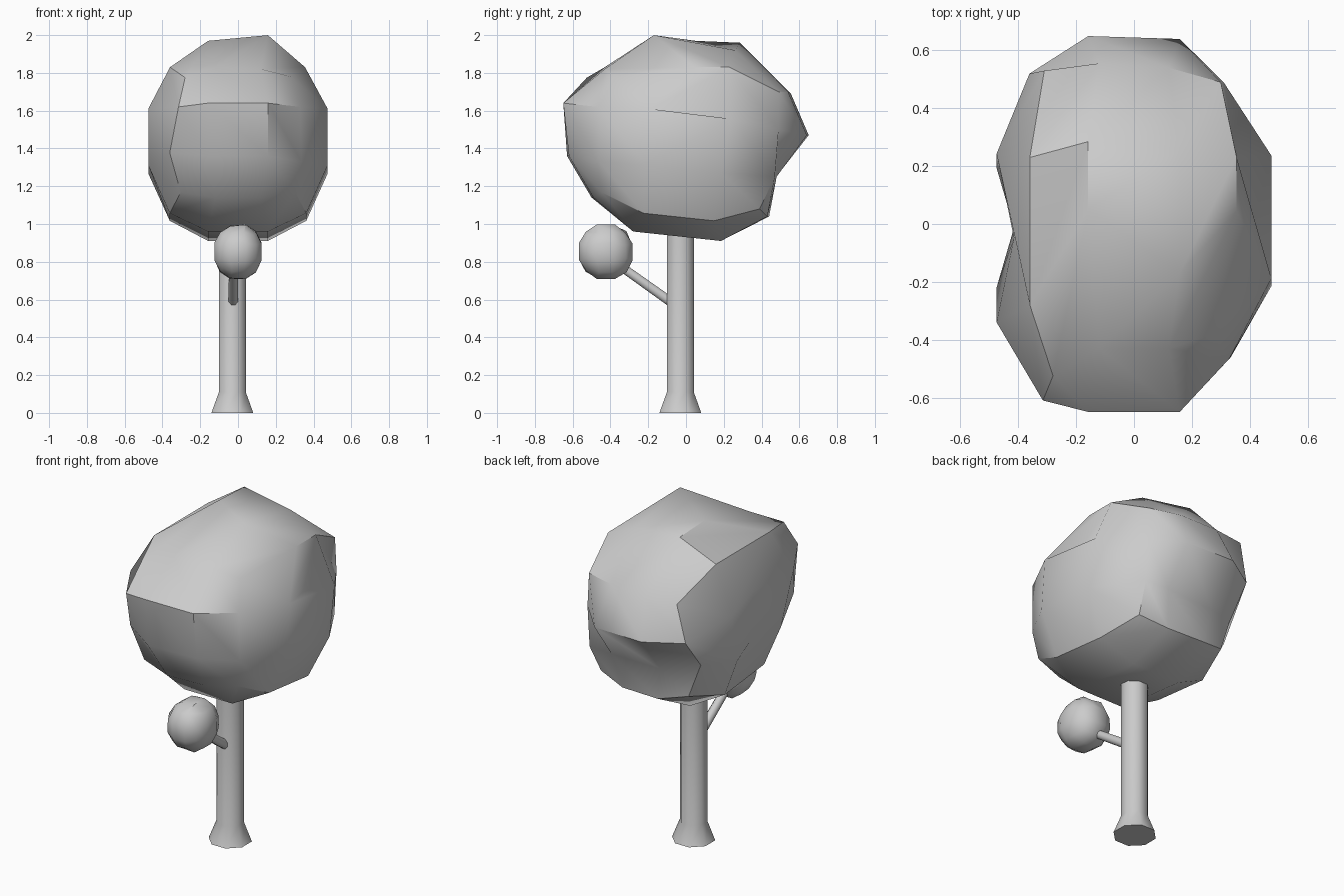
import bpy, bmesh, math, random
from mathutils import Vector

if "Cube" in bpy.data.objects:
    bpy.data.objects.remove(bpy.data.objects["Cube"])

random.seed(4)


def finish(name, bm, angle):
    bmesh.ops.recalc_face_normals(bm, faces=bm.faces)
    me = bpy.data.meshes.new(name)
    bm.to_mesh(me)
    bm.free()
    ob = bpy.data.objects.new(name, me)
    bpy.context.collection.objects.link(ob)
    bpy.ops.object.select_all(action='DESELECT')
    ob.select_set(True)
    bpy.context.view_layer.objects.active = ob
    bpy.ops.object.shade_smooth_by_angle(angle=math.radians(angle))
    return ob


def quad_sphere():
    # cube with three faces per side, pushed out to a unit sphere
    bm = bmesh.new()
    bmesh.ops.create_cube(bm, size=2)
    bmesh.ops.subdivide_edges(bm, edges=bm.edges[:], cuts=2, use_grid_fill=True)
    for v in bm.verts:
        v.co.normalize()
    return bm


def tube(name, rings, sides):
    # rings: (centre, radius), perpendicular to the overall direction
    axis = (Vector(rings[-1][0]) - Vector(rings[0][0])).normalized()
    u = Vector((1, 0, 0))
    w = axis.cross(u)
    bm = bmesh.new()
    loops = []
    for c, r in rings:
        angs = [2 * math.pi * (i + 0.5) / sides for i in range(sides)]
        loops.append([bm.verts.new(Vector(c) + r * (u * math.cos(a) + w * math.sin(a)))
                      for a in angs])
    for a, b in zip(loops, loops[1:]):
        for i in range(sides):
            j = (i + 1) % sides
            bm.faces.new((a[i], a[j], b[j], b[i]))
    bm.faces.new(loops[0])
    bm.faces.new(loops[-1])
    return finish(name, bm, 50)


# trunk with flared foot, and side branch
tx = ty = -0.03
tube("trunk", [((tx, ty, 0), 0.12), ((tx, ty, 0.11), 0.077), ((tx, ty, 1.1), 0.077)], 8)
tube("branch", [((-0.025, -0.08, 0.587), 0.027), ((-0.025, -0.38, 0.80), 0.025)], 8)

# main crown: side outlines (y, z) counter-clockwise from back-up, one per half
right = [(0.64, 1.47), (0.54, 1.70), (0.26, 1.92), (-0.17, 2.0), (-0.43, 1.82), (-0.65, 1.64),
         (-0.62, 1.36), (-0.49, 1.14), (-0.28, 0.96), (0.185, 0.91), (0.43, 1.04), (0.48, 1.25)]
left = [(0.65, 1.47), (0.555, 1.69), (0.285, 1.96), (0.05, 1.97), (-0.43, 1.83), (-0.65, 1.64),
        (-0.63, 1.36), (-0.50, 1.14), (-0.28, 0.96), (0.185, 0.91), (0.44, 1.04), (0.47, 1.24)]
# shoulder points that stray from the even outline: (half, spot) -> position
shoulder = {
    (1, 0): (0.31, 0.49, 1.50), (1, 1): (0.30, 0.49, 1.70), (1, 2): (0.355, 0.23, 1.83),
    (1, 3): (0.355, 0.045, 1.83), (1, 4): (0.28, -0.38, 1.78), (1, 5): (0.33, -0.465, 1.62),
    (1, 6): (0.335, -0.46, 1.33), (1, 11): (0.31, 0.47, 1.25), (1, 10): (0.29, 0.39, 1.08),
    (-1, 1): (-0.31, 0.53, 1.69), (-1, 2): (-0.36, 0.23, 1.83), (-1, 3): (-0.36, -0.28, 1.83),
    (-1, 4): (-0.28, -0.525, 1.775), (-1, 5): (-0.315, -0.61, 1.62), (-1, 10): (-0.29, 0.39, 1.08),
}
spots = [math.atan2(b, a) for a, b in
         [(3, 1), (1, 1), (1, 3), (-1, 3), (-1, 1), (-3, 1),
          (-3, -1), (-1, -1), (-1, -3), (1, -3), (1, -1), (3, -1)]]
bm = quad_sphere()
for v in bm.verts:
    x, y, z = v.co
    a = math.atan2(z, y)
    k = min(range(12), key=lambda i: abs(spots[i] - a))
    t = math.hypot(y, z) / (0.973 if k % 3 == 1 else 0.954)
    half = 1 if x > 0 else -1
    py, pz = (right if x > 0 else left)[k]
    rim = 0.6 < t < 0.95
    if rim:
        t = 0.91 if k % 3 == 1 else 0.80
    v.co = (x * 0.525, py * t, 1.445 + (pz - 1.445) * t)
    if rim and (half, k) in shoulder:
        v.co = shoulder[half, k]
    if x < -0.8 and k == 4:
        v.co = (-0.475, -0.34, 1.61)

# shallow dents in the flanks
flank = [e for e in bm.edges
         if all(abs(v.co.x) > 0.45 for v in e.verts)
         and abs(e.verts[0].co.y - e.verts[1].co.y) > 0.35
         and (e.verts[0].co.x < 0 or e.verts[0].co.z > 1.45)]
cut = bmesh.ops.subdivide_edges(bm, edges=flank, cuts=1)
for v in cut["geom_inner"]:
    if isinstance(v, bmesh.types.BMVert):
        v.co.x = math.copysign(0.415, v.co.x)
finish("crown", bm, 35)

# small leaf ball at the end of the branch
bm = quad_sphere()
for v in bm.verts:
    k = random.uniform(0.93, 1.03)
    v.co = (v.co.x * 0.138, -0.425 + v.co.y * 0.158 * k, 0.853 + v.co.z * 0.156 * k)
finish("small_leaf_ball", bm, 35)
